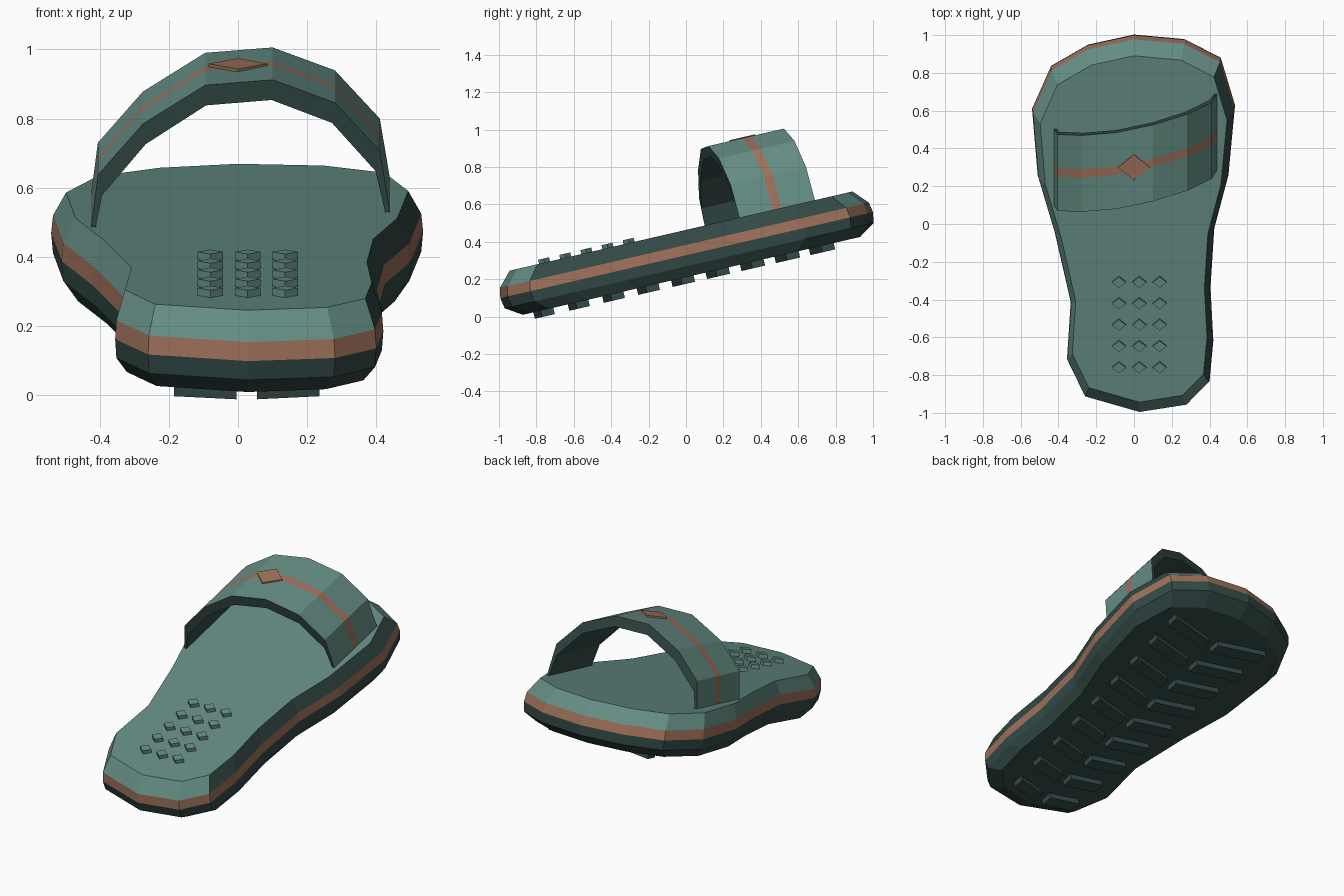
import bpy, bmesh, math
from mathutils import Matrix

cube = bpy.data.objects.get("Cube")
if cube:
    bpy.data.objects.remove(cube, do_unlink=True)

TILT = Matrix.Rotation(math.radians(13), 4, 'X')


def material(name, rgb):
    m = bpy.data.materials.new(name)
    m.use_nodes = True
    m.diffuse_color = (*rgb, 1)
    m.node_tree.nodes["Principled BSDF"].inputs["Base Color"].default_value = (*rgb, 1)
    return m


MATS = [material("soft teal", (0.127, 0.262, 0.227)),
        material("dark teal", (0.032, 0.068, 0.061)),
        material("copper brown", (0.342, 0.162, 0.102))]
TEAL, DARK, COPPER = range(3)


def finish(name, bm):
    """Turn a bmesh into an object, tilted with the rest of the sandal."""
    bmesh.ops.recalc_face_normals(bm, faces=bm.faces)
    bm.transform(TILT)
    me = bpy.data.meshes.new(name)
    bm.to_mesh(me)
    bm.free()
    for m in MATS:
        me.materials.append(m)
    ob = bpy.data.objects.new(name, me)
    bpy.context.collection.objects.link(ob)
    return ob


def loft(bm, rings, rule, caps):
    """Skin closed rings; rule(ring, side) gives the material of each quad."""
    loops = [[bm.verts.new(p) for p in ring] for ring in rings]
    n = len(loops[0])
    for i in range(len(loops) - 1):
        for j in range(n):
            k = (j + 1) % n
            f = bm.faces.new((loops[i][j], loops[i][k], loops[i + 1][k], loops[i + 1][j]))
            f.material_index = rule(i, j)
    for loop, mat in zip((loops[0], loops[-1]), caps):
        bm.faces.new(loop).material_index = mat


def prism(bm, outline, z0, z1, mat):
    loft(bm, [[(x, y, z) for x, y in outline] for z in (z0, z1)],
         lambda i, j: mat, (mat, mat))


# Sole: one footprint stacked at several heights and scales
FOOT = [(0, 1.1), (.27, 1.075), (.46, .975), (.535, .72), (.5, .34), (.425, .05),
        (.405, -.27), (.42, -.56), (.4, -.78), (.28, -.905), (.03, -.945),
        (-.26, -.86), (-.355, -.66), (-.335, -.35), (-.42, .03), (-.51, .34),
        (-.54, .7), (-.44, .93), (-.245, 1.045)]
LAYERS = [(.206, .905), (.262, .99), (.32, 1), (.374, .99), (.452, .92)]
MID = .077


def sole_colour(layer, side):
    if layer == 2:
        return COPPER
    if layer == 3:  # top bevel stays dark along the left flank
        return DARK if 2 <= side <= 7 else TEAL
    return DARK


bm = bmesh.new()
loft(bm, [[(x * s, MID + (y - MID) * s, z) for x, y in FOOT] for z, s in LAYERS],
     sole_colour, (DARK, TEAL))
finish("sole", bm)

# Strap: skewed arch, coloured band along the middle of its outer face
ARCH = [(-.425, .45), (-.405, .605), (-.275, .75), (-.095, .856), (.1, .862),
        (.28, .785), (.41, .635), (.44, .45)]
rings = []
for x, z in ARCH:
    y0 = .3 + .22 * x
    zi = max(z - .06, .445)
    outer = [(x, y0 + d, z) for d in (0, .185, .23, .415)]
    inner = [(x * .97, y0 + d, zi) for d in (.415, 0)]
    rings.append(outer + inner)
bm = bmesh.new()
loft(bm, rings, lambda i, j: (TEAL, COPPER, TEAL, DARK, DARK, DARK)[j], (DARK, DARK))
finish("strap", bm)

# Diamond badge on the crown of the strap
bm = bmesh.new()
prism(bm, [(-.085, .507), (0, .437), (.085, .507), (0, .577)], .858, .867, COPPER)
finish("strap_badge", bm)

# Massage studs on the heel
bm = bmesh.new()
for row in range(5):
    for col in range(3):
        x, y = -.08 + .108 * col, -.672 + .116 * row
        prism(bm, [(x - .037, y), (x, y - .03), (x + .037, y), (x, y + .03)],
              .445, .474, TEAL)
finish("heel_studs", bm)

# Chevron tread bars under the sole
bm = bmesh.new()
for row in range(9):
    y = -.755 + .189 * row
    length = .18 + .015 * row
    for side in (-1, 1):
        xa, xb = .025 + side * .03, .025 + side * (.03 + length)
        rise = .22 * length
        prism(bm, [(xa, y - .035), (xb, y - .035 + rise),
                   (xb, y + .035 + rise), (xa, y + .035)], .171, .212, DARK)
finish("tread_bars", bm)
